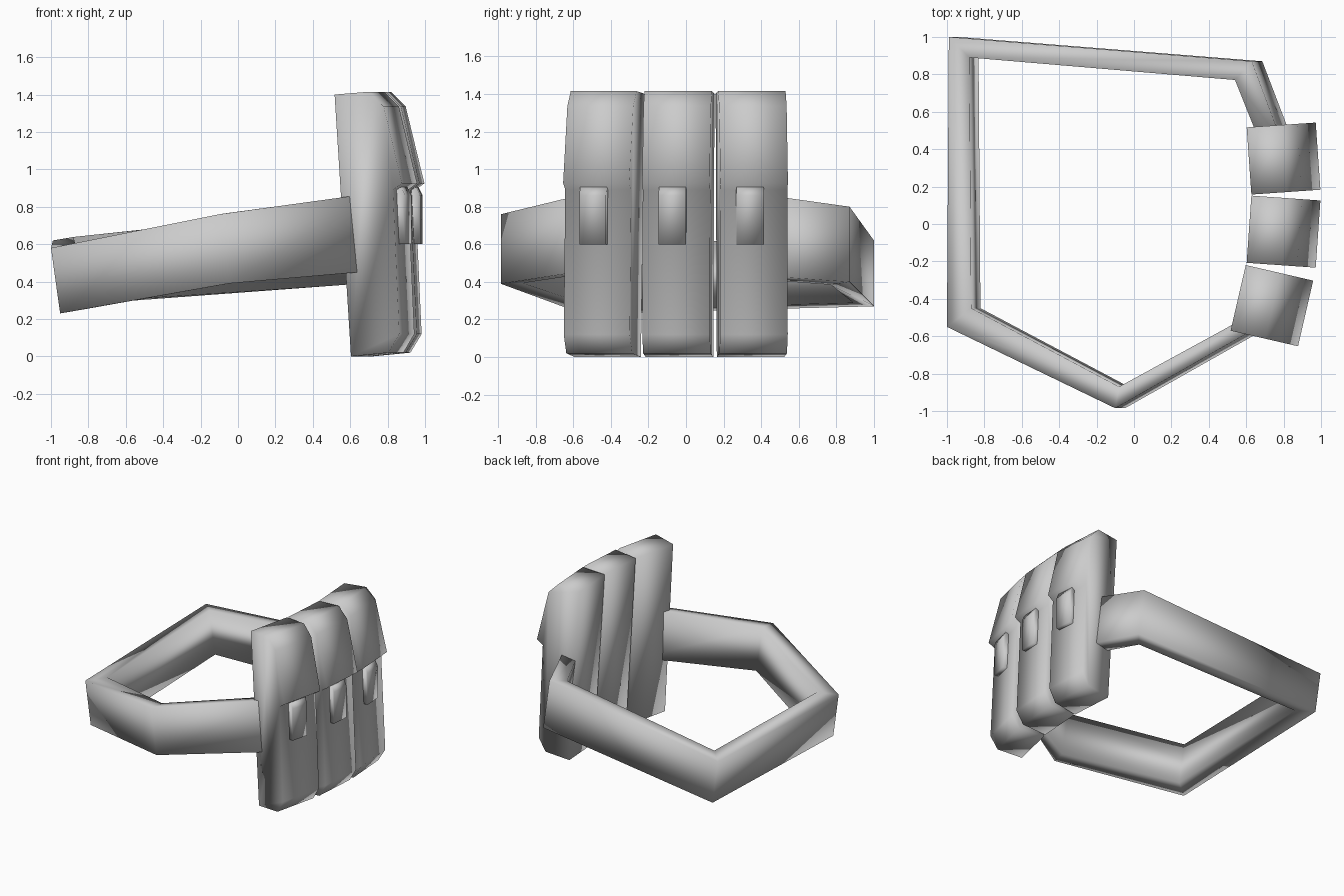
import bpy, bmesh, math
from mathutils import Matrix, Vector

cube = bpy.data.objects.get("Cube")
if cube:
    bpy.data.objects.remove(cube)

# One plain grey material
GREY = (0.6, 0.6, 0.6, 1.0)
mat = bpy.data.materials.new("grey_cloth")
mat.use_nodes = True
mat.diffuse_color = GREY
bsdf = next(n for n in mat.node_tree.nodes if n.type == 'BSDF_PRINCIPLED')
bsdf.inputs["Base Color"].default_value = GREY
bsdf.inputs["Roughness"].default_value = 0.8


def loft(name, rings):
    """Skin a row of matching closed outlines and cap both ends."""
    bm = bmesh.new()
    rows = [[bm.verts.new(p) for p in ring] for ring in rings]
    n = len(rows[0])
    for a, b in zip(rows, rows[1:]):
        for i in range(n):
            j = (i + 1) % n
            bm.faces.new((a[i], a[j], b[j], b[i]))
    bm.faces.new(rows[0])
    bm.faces.new(rows[-1][::-1])
    bmesh.ops.recalc_face_normals(bm, faces=bm.faces)
    for f in bm.faces:
        f.smooth = True
    mesh = bpy.data.meshes.new(name)
    bm.to_mesh(mesh)
    bm.free()
    mesh.materials.append(mat)
    obj = bpy.data.objects.new(name, mesh)
    bpy.context.collection.objects.link(obj)
    return obj


def extrude_profile(name, profile, width, offset, origin, yaw):
    """Extrude a depth/height profile sideways and set it on the belt."""
    place = Matrix.Translation((*origin, 0)) @ Matrix.Rotation(math.radians(yaw), 4, 'Z')
    rings = [[place @ Vector((d, offset + side * width / 2, z)) for d, z in profile]
             for side in (-1, 1)]
    return loft(name, rings)


# Belt: outer corner, inner corner, top and bottom height at each bend
bends = [
    ((0.79, 0.44), (0.68, 0.42), 0.86, 0.43),
    ((0.63, 0.87), (0.54, 0.77), 0.80, 0.40),
    ((-0.99, 1.00), (-0.88, 0.89), 0.62, 0.27),
    ((-1.00, -0.55), (-0.87, -0.45), 0.58, 0.23),
    ((-0.10, -0.985), (-0.08, -0.87), 0.76, 0.39),
    ((0.70, -0.53), (0.67, -0.46), 0.87, 0.46),
]
LEAN, RISE = 0.14, 0.17
rings = []
for outer, inner, top, bottom in bends:
    shift = LEAN * (top - bottom)
    lift = RISE * (inner[0] - outer[0])
    rings.append([
        (outer[0], outer[1], top),
        (inner[0], inner[1], top + lift),
        (inner[0] + shift, inner[1], bottom + lift),
        (outer[0] + shift, outer[1], bottom),
    ])
loft("belt", rings)

# Pouches with an overhanging flap, each closed by a short strap
pouch_profile = [(0.0, 1.40), (0.19, 1.415), (0.27, 1.335), (0.37, 0.925),
                 (0.32, 0.89), (0.355, 0.12), (0.295, 0.02), (0.09, 0.0)]
strap_profile = [(0.28, 0.60), (0.367, 0.60), (0.367, 0.86),
                 (0.345, 0.905), (0.28, 0.88)]
placements = {
    "left": ((0.615, 0.337), 4),
    "middle": ((0.615, -0.028), -4),
    "right": ((0.557, -0.395), -13),
}
for side, (origin, yaw) in placements.items():
    extrude_profile(side + "_pouch", pouch_profile, 0.36, 0, origin, yaw)
    extrude_profile(side + "_strap", strap_profile, 0.145, -0.02, origin, yaw)
